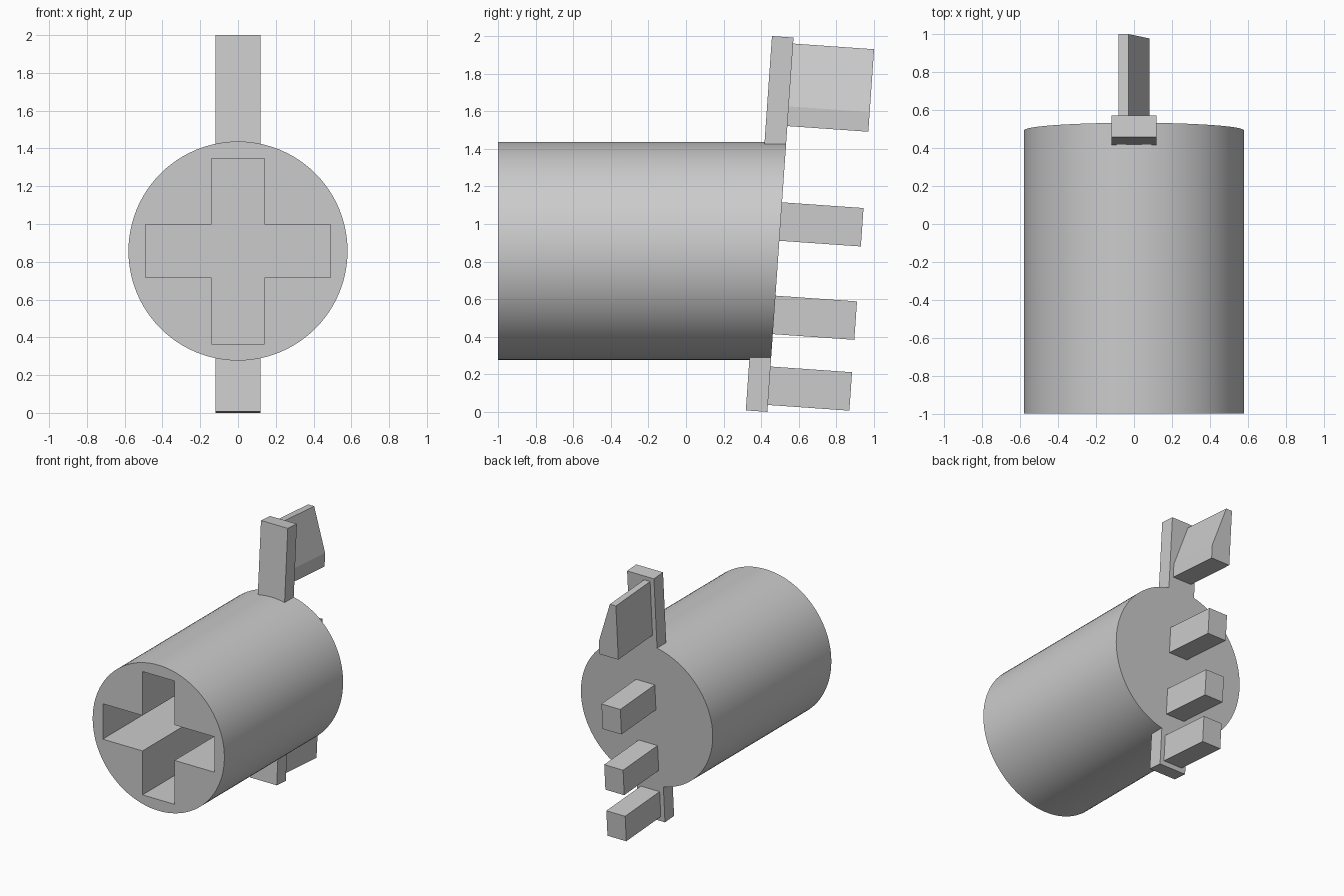
import bpy
import bmesh
import math
from mathutils import Matrix

if "Cube" in bpy.data.objects:
    bpy.data.objects.remove(bpy.data.objects["Cube"], do_unlink=True)

grey = bpy.data.materials.new("light_grey")
grey.use_nodes = True
COLOR = (0.6, 0.6, 0.6, 1)
grey.diffuse_color = COLOR
grey.node_tree.nodes["Principled BSDF"].inputs["Base Color"].default_value = COLOR

TILT = math.radians(4)
RADIUS, AXIS_Z, FRONT_Y = 0.58, 0.857, -1.0
BACK_Y = 0.433  # where the sloping back plane meets the ground


def add_object(name, bm):
    bmesh.ops.recalc_face_normals(bm, faces=bm.faces[:])
    mesh = bpy.data.meshes.new(name)
    bm.to_mesh(mesh)
    bm.free()
    mesh.materials.append(grey)
    obj = bpy.data.objects.new(name, mesh)
    bpy.context.collection.objects.link(obj)
    return obj


def prism(name, outline, start, end):
    """Extrude an (x, z) outline along y."""
    bm = bmesh.new()
    face = bm.faces.new([bm.verts.new((x, start, z)) for x, z in outline])
    new = bmesh.ops.extrude_face_region(bm, geom=[face])["geom"]
    verts = [v for v in new if isinstance(v, bmesh.types.BMVert)]
    bmesh.ops.translate(bm, verts=verts, vec=(0, end - start, 0))
    return add_object(name, bm)


def tilted(name, outline, start, end):
    """Prism standing on the sloping back plane."""
    obj = prism(name, outline, start, end)
    obj.data.transform(Matrix.Translation((0, BACK_Y, 0)) @ Matrix.Rotation(-TILT, 4, 'X'))
    return obj


def rect(half, low, high):
    return [(-half, low), (half, low), (half, high), (-half, high)]


# Barrel with a sloping back end
SIDES = 96
circle = [(RADIUS * math.cos(math.tau * i / SIDES),
           AXIS_Z + RADIUS * math.sin(math.tau * i / SIDES)) for i in range(SIDES)]
barrel = prism("barrel", circle, FRONT_Y, 0.5)
for v in barrel.data.vertices:
    if v.co.y > 0:
        v.co.y = BACK_Y + v.co.z * math.tan(TILT)

# Cross-shaped socket in the front
LONG, SHORT = 0.491, 0.141
cross = []
for sx, sz in ((1, 1), (-1, 1), (-1, -1), (1, -1)):
    corner = [(LONG, SHORT), (SHORT, SHORT), (SHORT, LONG)]
    if sx * sz < 0:
        corner.reverse()
    cross += [(sx * x, AXIS_Z + sz * z) for x, z in corner]
cutter = prism("socket_cutter", cross, FRONT_Y - 0.1, FRONT_Y + 1.2)
cutter.hide_render = True
cut = barrel.modifiers.new("socket", 'BOOLEAN')
cut.operation = 'DIFFERENCE'
cut.solver = 'EXACT'
cut.object = cutter
bpy.context.view_layer.objects.active = barrel
barrel.select_set(True)
bpy.ops.object.modifier_apply(modifier=cut.name)
bpy.data.objects.remove(cutter, do_unlink=True)
bpy.ops.object.shade_smooth_by_angle(angle=math.radians(30))

# Flat tabs above and below the barrel
tilted("upper_tab", rect(0.118, 1.42, 1.997), -0.115, 0)
tilted("lower_tab", rect(0.118, 0, 0.295), -0.115, 0)

# Square pins on the back
for name, low in (("lower_pin", 0.037), ("middle_pin", 0.415), ("upper_pin", 0.913)):
    tilted(name, rect(0.083, low, low + 0.205), -0.005, 0.435)

# Wedge-shaped key on the upper tab
key = [(-0.083, 1.525), (0.083, 1.525), (0.083, 1.63), (-0.03, 1.965), (-0.083, 1.965)]
tilted("wedge_key", key, -0.005, 0.432)
